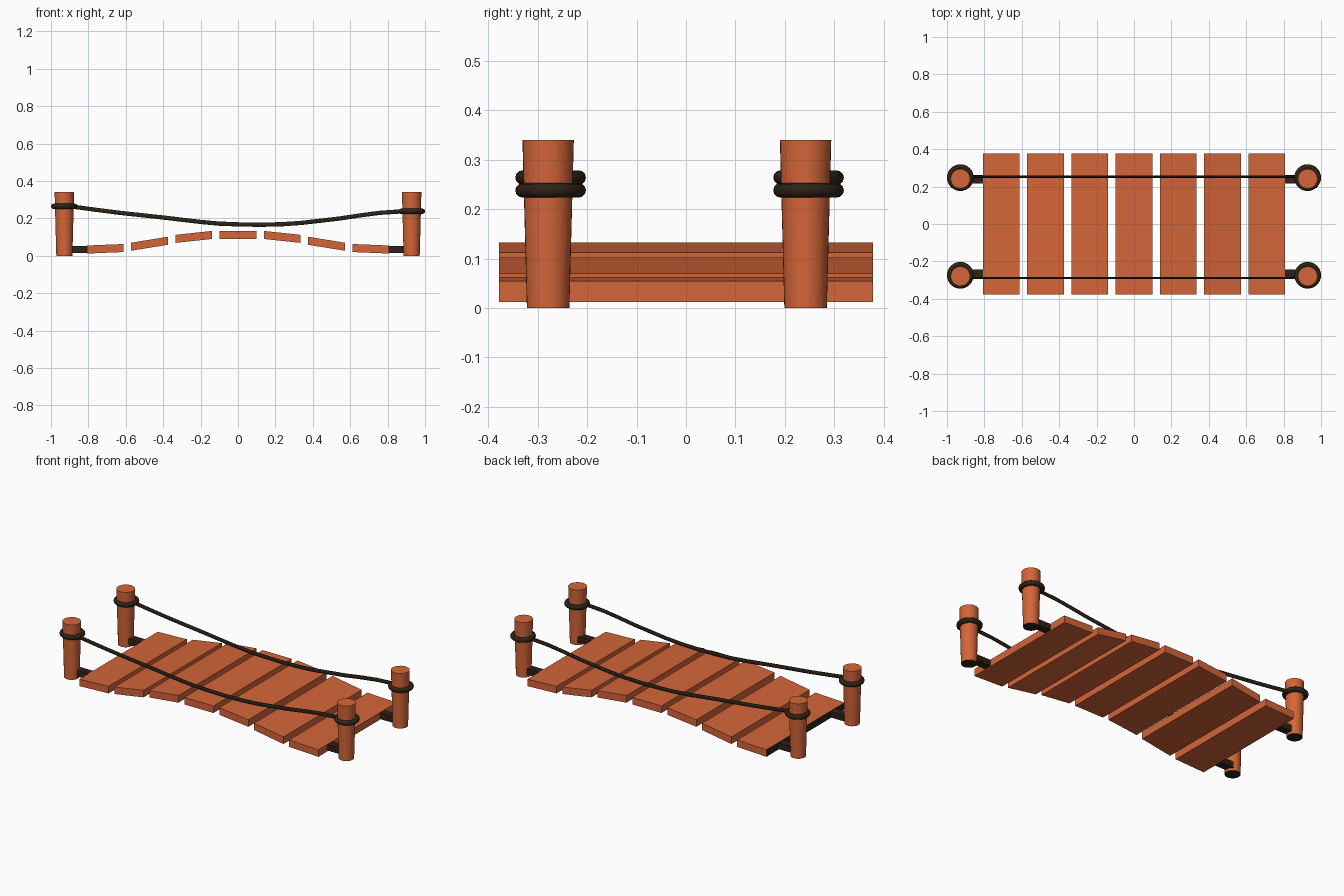
import bpy, bmesh, math
from mathutils import Vector

if "Cube" in bpy.data.objects:
    bpy.data.objects.remove(bpy.data.objects["Cube"])


def material(name, rgb):
    m = bpy.data.materials.new(name)
    m.diffuse_color = (*rgb, 1)
    m.use_nodes = True
    m.node_tree.nodes["Principled BSDF"].inputs["Base Color"].default_value = m.diffuse_color
    return m


WOOD = material("orange_wood", (0.66, 0.13, 0.04))
DARK = material("dark_rope", (0.026, 0.016, 0.008))


def finish(bm, name, mats, smooth=False):
    bmesh.ops.recalc_face_normals(bm, faces=bm.faces)
    me = bpy.data.meshes.new(name)
    bm.to_mesh(me)
    bm.free()
    ob = bpy.data.objects.new(name, me)
    bpy.context.collection.objects.link(ob)
    for m in mats:
        me.materials.append(m)
    if smooth:
        bpy.ops.object.select_all(action='DESELECT')
        ob.select_set(True)
        bpy.context.view_layer.objects.active = ob
        bpy.ops.object.shade_smooth_by_angle(angle=math.radians(40))
    return ob


def sweep(sections, name, mats, smooth=False):
    """Skin a list of equal-length vertex loops and cap both ends."""
    bm = bmesh.new()
    loops = [[bm.verts.new(p) for p in s] for s in sections]
    n = len(loops[0])
    for a, b in zip(loops, loops[1:]):
        for i in range(n):
            j = (i + 1) % n
            bm.faces.new((a[i], a[j], b[j], b[i]))
    start = bm.faces.new(loops[0])
    bm.faces.new(loops[-1])
    if len(mats) > 1:
        start.material_index = 1
    return finish(bm, name, mats, smooth)


# Planks: arched walkway, outer and inner top heights per plank pair
HALF, PITCH, THICK, DEPTH = 0.0985, 0.2365, 0.043, 0.378
tops = {0: (0.133, 0.133), 1: (0.112, 0.133), 2: (0.070, 0.102), 3: (0.055, 0.063)}
for k in range(-3, 4):
    outer, inner = tops[abs(k)]
    left, right = (outer, inner) if k <= 0 else (inner, outer)
    sections = []
    for x, z in ((k * PITCH - HALF, left), (k * PITCH + HALF, right)):
        sections.append([(x, -DEPTH, z - THICK), (x, DEPTH, z - THICK),
                         (x, DEPTH, z), (x, -DEPTH, z)])
    mats = [WOOD, DARK] if k == -3 else [WOOD]
    sweep(sections, f"plank_{k + 4}", mats)

# Posts, rope rings and the short ties joining posts to planks
POST_X = 0.9285
for side, sx, ring_z in (("left", -1, 0.264), ("right", 1, 0.238)):
    for row, post_y, ring_y in (("front", -0.279, -0.274), ("back", 0.242, 0.248)):
        sections = [[(sx * POST_X + r * math.cos(a), post_y + r * math.sin(a), z)
                     for a in (2 * math.pi * i / 32 for i in range(32))]
                    for r, z in ((0.043, 0.0), (0.052, 0.34))]
        sweep(sections, f"post_{row}_{side}", [WOOD, DARK], True)

        bpy.ops.mesh.primitive_torus_add(
            major_radius=0.057, minor_radius=0.0145, major_segments=32,
            minor_segments=12, location=(sx * POST_X, ring_y, ring_z))
        ring = bpy.context.object
        ring.name = f"rope_ring_{row}_{side}"
        ring.data.materials.append(DARK)
        bpy.ops.object.shade_smooth()

        ty = -0.265 if row == "front" else 0.24
        sections = [[(sx * x, ty - 0.023, 0.016), (sx * x, ty + 0.023, 0.016),
                     (sx * x, ty + 0.023, 0.053), (sx * x, ty - 0.023, 0.053)]
                    for x in (0.91, 0.80)]
        sweep(sections, f"tie_{row}_{side}", [DARK])

# Hanging handrail ropes with a flattened oval section
path = [(-0.885, 0.263), (-0.76, 0.246), (-0.634, 0.230), (-0.39, 0.2035),
        (-0.2, 0.181), (-0.1, 0.172), (0.0, 0.168), (0.12, 0.166), (0.24, 0.169),
        (0.34, 0.176), (0.54, 0.199), (0.66, 0.217), (0.76, 0.230), (0.885, 0.238)]
for row, y in (("front", -0.289), ("back", 0.252)):
    sections = [[(x, y + 0.006 * math.cos(a), z + 0.012 * math.sin(a))
                 for a in (2 * math.pi * i / 10 for i in range(10))]
                for x, z in path]
    sweep(sections, f"handrail_rope_{row}", [DARK], True)
